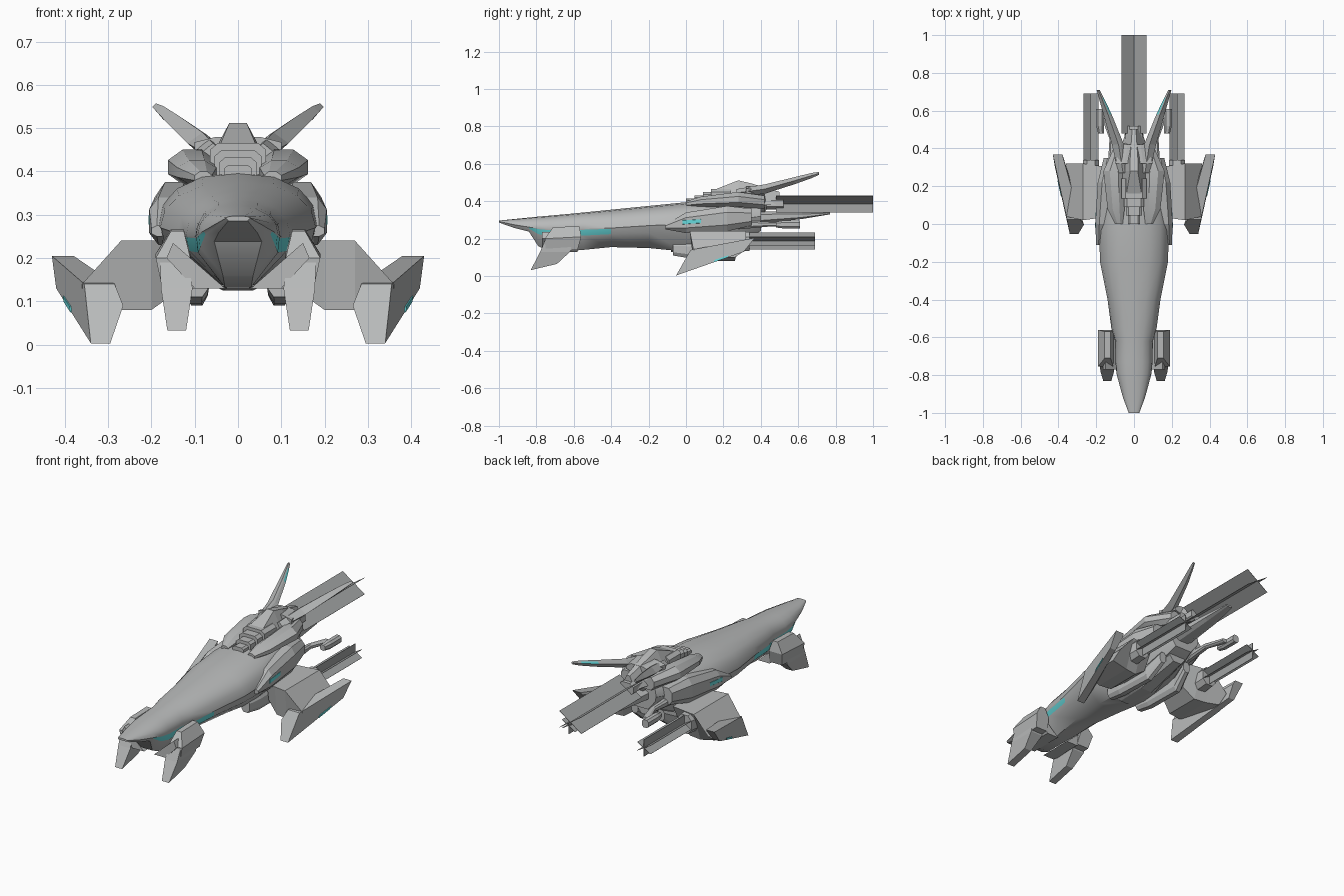
import bpy
import bmesh
import math
from mathutils import Vector

default = bpy.data.objects.get("Cube")
if default:
    bpy.data.objects.remove(default)


def material(name, colour):
    mat = bpy.data.materials.new(name)
    mat.use_nodes = True
    mat.diffuse_color = (*colour, 1)
    mat.node_tree.nodes["Principled BSDF"].inputs["Base Color"].default_value = (*colour, 1)
    return mat


GREY = material("hull grey", (.48, .49, .49))
DARK = material("exhaust grey", (.36, .37, .37))
CYAN = material("glow cyan", (.14, .72, .74))


def finish(name, bm, mats, mirror, smooth):
    """Turn a bmesh into an object, mirrored across x when asked."""
    bmesh.ops.recalc_face_normals(bm, faces=bm.faces[:])
    mesh = bpy.data.meshes.new(name)
    bm.to_mesh(mesh)
    bm.free()
    for mat in mats:
        mesh.materials.append(mat)
    obj = bpy.data.objects.new(name, mesh)
    bpy.context.collection.objects.link(obj)
    if mirror:
        obj.modifiers.new("mirror", 'MIRROR')
    if smooth:
        bpy.ops.object.select_all(action='DESELECT')
        obj.select_set(True)
        bpy.context.view_layer.objects.active = obj
        bpy.ops.object.shade_smooth_by_angle(angle=math.radians(smooth))


def loft(name, rings, mats=(GREY,), mirror=True, smooth=0, paint=None):
    """Skin a row of equal rings and cap both ends."""
    bm = bmesh.new()
    rows = [[bm.verts.new(p) for p in ring] for ring in rings]
    count = len(rows[0])
    for i, (a, b) in enumerate(zip(rows, rows[1:])):
        for k in range(count):
            n = (k + 1) % count
            face = bm.faces.new((a[k], a[n], b[n], b[k]))
            if paint and paint(i, k):
                face.material_index = 1
    bm.faces.new(rows[0])
    bm.faces.new(rows[-1])
    finish(name, bm, mats, mirror, smooth)


def bar(name, stations, cut=.25, **options):
    """Loft chamfered boxes given as y, x range, z range."""
    rings = []
    for y, x0, x1, z0, z1 in stations:
        cx, cz = (x1 - x0) * cut, (z1 - z0) * cut
        rings.append([(x0 + cx, y, z0), (x1 - cx, y, z0), (x1, y, z0 + cz), (x1, y, z1 - cz),
                      (x1 - cx, y, z1), (x0 + cx, y, z1), (x0, y, z1 - cz), (x0, y, z0 + cz)])
    loft(name, rings, **options)


def stack(name, stations):
    """Loft rectangles given as front z, back z, x range, y range."""
    loft(name, [[(x0, y0, za), (x1, y0, za), (x1, y1, zb), (x0, y1, zb)]
                for za, zb, x0, x1, y0, y1 in stations])


def exhaust(name, x, z, y0, y1, rx, rz, angles, mirror):
    """Thin plates crossing along one axis."""
    bm = bmesh.new()
    for angle in angles:
        a = math.radians(angle)
        dx, dz = rx * math.cos(a), rz * math.sin(a)
        side = Vector((-dz, 0, dx)).normalized() * .001
        corners = [(x - dx, y0, z - dz), (x + dx, y0, z + dz),
                   (x + dx, y1, z + dz), (x - dx, y1, z - dz)]
        both = [[bm.verts.new(Vector(c) + s) for c in corners] for s in (side, -side)]
        for face in both:
            bm.faces.new(face)
        for k in range(4):
            n = (k + 1) % 4
            bm.faces.new((both[0][k], both[0][n], both[1][n], both[1][k]))
    finish(name, bm, (DARK,), mirror, 0)


# Main hull: y, half width, top, widest height, bottom, bottom half width
def hull_ring(y, w, top, mid, low, base):
    h, d = top - mid, mid - low
    half = [(0, top), (.45 * w, mid + .93 * h), (.76 * w, mid + .7 * h), (.94 * w, mid + .38 * h),
            (w, mid), (.98 * w, mid - .04 * d), (.94 * w, mid - .32 * d), (base, low)]
    return [(x, y, z) for x, z in half] + [(-x, y, z) for x, z in half[:0:-1]]


stations = [(-1, .028, .297, .292, .286, .022), (-.92, .058, .305, .275, .258, .045),
            (-.84, .08, .313, .262, .238, .055), (-.79, .093, .318, .255, .16, .035),
            (-.73, .098, .323, .25, .132, .03), (-.62, .1, .333, .25, .135, .03),
            (-.55, .12, .34, .252, .14, .04), (-.4, .14, .355, .257, .155, .05),
            (-.2, .18, .375, .27, .15, .07), (0, .185, .395, .28, .13, .08),
            (.2, .16, .4, .29, .15, .08), (.4, .1, .41, .32, .24, .05)]
loft("hull", [hull_ring(*s) for s in stations], (GREY, CYAN), False, 40,
     lambda i, k: 2 <= i <= 6 and k in (5, 9))

# Front legs and their mounts
loft("front_leg_mount", [[(x, y, z) for x, z in ((.15, .235), (.03, .13), (.1, .13), (.165, .2))]
                         for y in (-.77, -.58)])
stack("front_leg_housing", [(.262, .266, .125, .155, -.71, -.57), (.2, .21, .11, .19, -.755, -.56),
                            (.13, .14, .1, .175, -.75, -.58)])
stack("front_leg", [(.2, .2, .115, .18, -.75, -.6), (.13, .13, .105, .178, -.78, -.62),
                    (.032, .065, .12, .163, -.83, -.69)])

# Side armour with a glowing slot
bar("side_armour", [(-.11, .15, .2, .25, .275), (0, .12, .205, .23, .34),
                    (.22, .1, .192, .24, .375), (.35, .08, .16, .27, .36)])
bar("side_slot", [(-.02, .18, .2065, .275, .3), (.08, .18, .2015, .282, .305)], .1, mats=(CYAN,))

# Upper shoulder pods
bar("shoulder_pod", [(0, .06, .1, .37, .4), (.08, .05, .14, .37, .425),
                     (.28, .05, .162, .37, .45), (.42, .04, .1, .36, .43)], .3, smooth=25)

# Dorsal steps climbing to the spine
for i in range(4):
    w, top, y = .032 + .011 * i, .415 + .017 * i, .045 * i
    bar(f"dorsal_step_{i + 1}", [(y, -w, w, .36, top), (.24, -w, w, .36, top)], .15, mirror=False)
loft("dorsal_spine", [[(-b, y, .38), (b, y, .38), (t, y, z), (-t, y, z)]
                      for y, b, t, z in ((.16, .085, .04, .465), (.28, .09, .02, .512),
                                         (.35, .085, .02, .495), (.5, .04, .01, .45))], mirror=False)
bar("antenna_bridge", [(.32, -.1, .1, .43, .48), (.42, -.07, .07, .43, .475)], mirror=False)


# Swept antenna blades, glowing on the inner face
def blade(y, x, z, w, h):
    return [(x - w, y, z + .1 * h), (x - .5 * w, y, z + .7 * h), (x - .1 * w, y, z + h),
            (x + w, y, z), (x + .1 * w, y, z - h)]


loft("antenna", [blade(.27, .06, .445, .022, .02), blade(.42, .085, .465, .032, .025),
                 blade(.58, .14, .51, .022, .019), blade(.67, .174, .537, .013, .014),
                 blade(.71, .19, .549, .008, .008)], (GREY, CYAN),
     paint=lambda i, k: i == 2 and k == 0)

# Rear nozzle, tail plate and central exhaust
bar("rear_nozzle", [(.3, -.06, .06, .34, .44), (.42, -.06, .06, .34, .44),
                    (.43, -.045, .045, .355, .42), (.52, -.045, .045, .355, .42)], mirror=False)
bar("tail_plate", [(.3, -.06, .06, .27, .35), (.62, -.04, .04, .305, .34),
                   (.77, -.02, .02, .33, .34)], mirror=False)
exhaust("main_exhaust", 0, .385, .48, 1, .094, .064, (45, 135), False)

# Outrigger arms and their engines
loft("outrigger_arm", [[(x, y0, z0), (x, y0 - .02, z1), (x, y1, z1), (x, y1 - .06, z0)]
                       for x, y0, y1, z0, z1 in ((.13, .08, .3, .13, .24), (.2, .05, .31, .08, .24),
                                                 (.27, .04, .32, .08, .24), (.36, .06, .32, .1, .14))])
bar("outrigger_engine", [(.15, .18, .28, .12, .24), (.34, .185, .27, .135, .235)])
exhaust("outrigger_exhaust", .228, .187, .3, .69, .046, .046, (30, 90, 150), True)

# Outer feet, swept up and out toward the rear
front = ((.265, .09), (.295, .003), (.34, .003), (.355, .14), (.285, .14))
rear = ((.375, .19), (.385, .13), (.42, .13), (.43, .205), (.38, .205))
loft("outer_foot", [[(x, .57 * z - .055, z) for x, z in front],
                    [(x, .8 * z + .205, z) for x, z in rear]])
light = ((.384, .146, .074), (.4, .219, .099), (.402, .229, .112), (.386, .156, .088))
loft("foot_light", [[(x + shift, y, z) for x, y, z in light] for shift in (-.004, .003)], (CYAN,))

# Small side guns on bent struts
bar("gun_strut", [(.28, .1, .14, .25, .3), (.45, .1, .13, .265, .29), (.56, .13, .17, .265, .285)])
bar("side_gun", [(.48, .16, .19, .26, .29), (.52, .16, .2, .255, .297), (.61, .16, .2, .255, .297)])

# Belly keel and skids
bar("belly_keel", [(-.08, -.05, .05, .13, .18), (.1, -.07, .07, .125, .2),
                   (.35, -.05, .05, .18, .3)], mirror=False)
bar("belly_skid", [(-.07, .07, .12, .11, .18), (.02, .07, .125, .095, .18),
                   (.24, .07, .12, .09, .18), (.33, .06, .1, .16, .22)])
